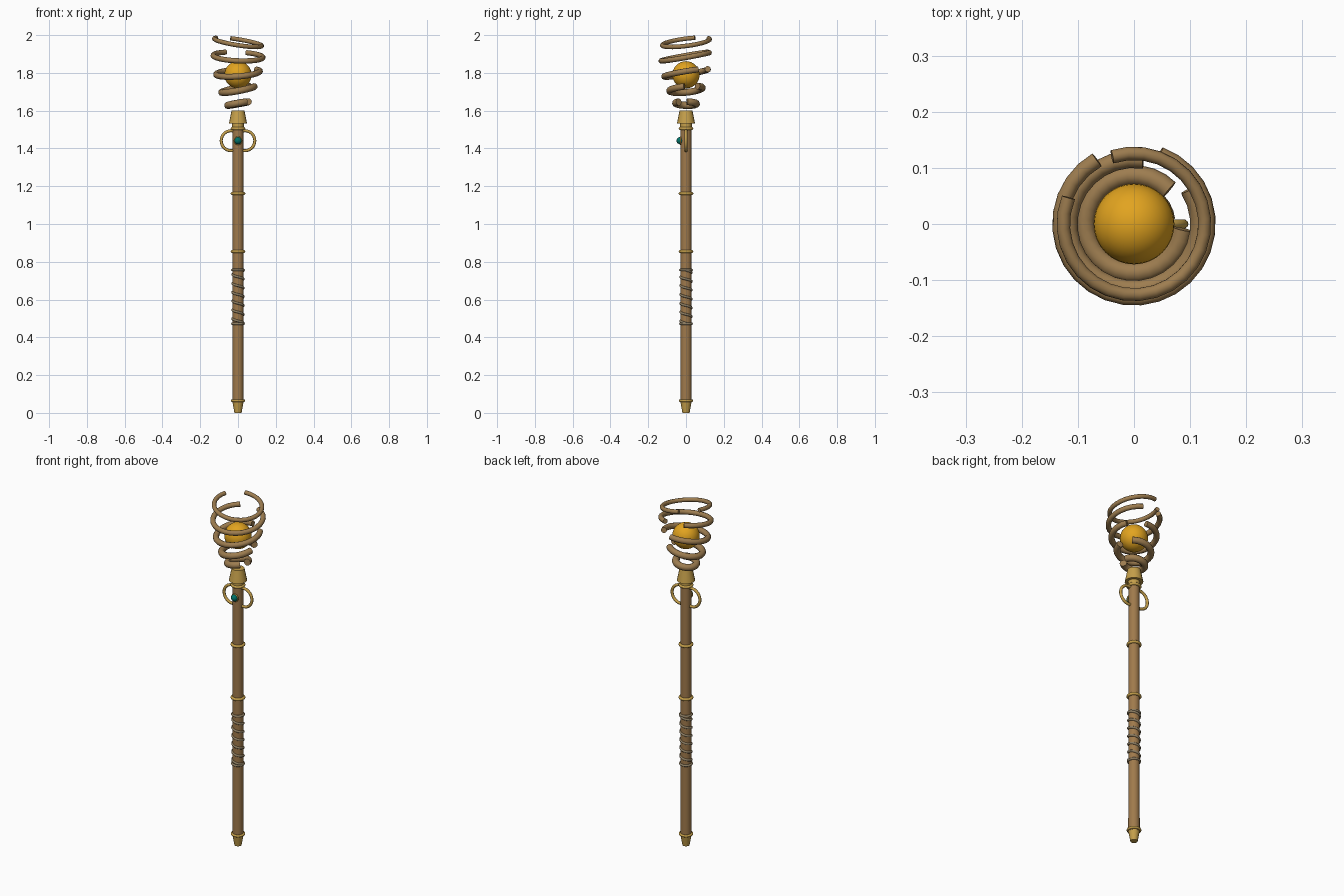
import bpy, math
from math import cos, sin, radians, pi

if "Cube" in bpy.data.objects:
    bpy.data.objects.remove(bpy.data.objects["Cube"])


def mat(name, col):
    m = bpy.data.materials.new(name)
    m.diffuse_color = (*col, 1)
    m.use_nodes = True
    m.node_tree.nodes["Principled BSDF"].inputs["Base Color"].default_value = m.diffuse_color
    return m


WOOD = mat("shaft wood", (0.35, 0.195, 0.072))
VINE = mat("vine wood", (0.34, 0.205, 0.08))
GOLD = mat("gold", (0.56, 0.35, 0.07))
AMBER = mat("amber", (0.76, 0.37, 0.014))
TEAL = mat("teal gem", (0.0, 0.17, 0.14))
WRAP = mat("leather wrap", (0.27, 0.21, 0.125))


def finish(name, m):
    o = bpy.context.object
    o.name = name
    o.data.materials.clear()
    o.data.materials.append(m)
    bpy.ops.object.shade_smooth_by_angle(angle=radians(60))
    return o


def cone(name, z0, z1, r0, r1, m, n=16):
    bpy.ops.mesh.primitive_cone_add(vertices=n, radius1=r0, radius2=r1, depth=z1 - z0,
                                    location=(0, 0, (z0 + z1) / 2))
    return finish(name, m)


def ring(name, loc, R, r, m, rot=(0, 0, 0)):
    bpy.ops.mesh.primitive_torus_add(major_segments=32, minor_segments=10, major_radius=R,
                                     minor_radius=r, location=loc, rotation=rot)
    return finish(name, m)


def ball(name, loc, r, m):
    bpy.ops.mesh.primitive_uv_sphere_add(segments=32, ring_count=16, radius=r, location=loc)
    return finish(name, m)


def tube(name, pts, r, m):
    cu = bpy.data.curves.new(name, 'CURVE')
    cu.dimensions = '3D'
    cu.bevel_depth = r
    cu.bevel_resolution = 3
    cu.use_fill_caps = True
    s = cu.splines.new('POLY')
    s.points.add(len(pts) - 1)
    for p, q in zip(s.points, pts):
        p.co = (*q, 1)
    o = bpy.data.objects.new(name, cu)
    bpy.context.collection.objects.link(o)
    bpy.ops.object.select_all(action='DESELECT')
    o.select_set(True)
    bpy.context.view_layer.objects.active = o
    bpy.ops.object.convert(target='MESH')
    return finish(name, m)


# Shaft, foot and head collar
cone("shaft", 0.055, 1.54, 0.0295, 0.0285, WOOD, 14)
cone("foot_ferrule", 0.0, 0.062, 0.019, 0.030, GOLD)
cone("neck", 1.505, 1.535, 0.031, 0.031, GOLD)
cone("head_collar", 1.532, 1.602, 0.048, 0.034, GOLD)

# Gold bands
for i, z in enumerate((0.065, 0.855, 1.162, 1.505)):
    ring(f"band_{i + 1}", (0, 0, z), 0.031, 0.008 if i else 0.007, GOLD)

# Leather grip: end rings and spiral cord
for i, z in enumerate((0.472, 0.757)):
    ring(f"grip_end_{i + 1}", (0, 0, z), 0.030, 0.0065, WRAP)
N, TURNS = 120, 6
tube("grip_cord", [(0.029 * cos(-2 * pi * TURNS * k / N), 0.029 * sin(-2 * pi * TURNS * k / N),
                    0.475 + 0.28 * k / N) for k in range(N + 1)], 0.0065, WRAP)

# Side loops, gem and its bezel
for side, x in (("left", -1), ("right", 1)):
    ring(f"{side}_loop", (x * 0.036, 0, 1.441), 0.053, 0.008, GOLD, (pi / 2, 0, 0))
ball("gem", (0, -0.031, 1.441), 0.019, TEAL)
ring("gem_bezel", (0, -0.029, 1.441), 0.019, 0.004, GOLD, (pi / 2, 0, 0))

# Orb in the head
ball("orb", (0, 0, 1.79), 0.072, AMBER)

# Tilted open vine hoops: height, radius, thickness, tilt; gap turns 38 degrees per hoop
hoops = ((1.638, 0.055, 0.019, 0.010), (1.713, 0.087, 0.018, 0.018), (1.800, 0.116, 0.016, 0.021),
         (1.887, 0.132, 0.014, 0.024), (1.962, 0.126, 0.012, 0.025))
for i, (z, R, r, amp) in enumerate(hoops):
    gap = -19 + 38 * i
    pts = []
    for k in range(25):
        a = radians(gap + 25 + 310 * k / 24)
        pts.append((R * cos(a), R * sin(a), z + amp * cos(a - radians(gap + 8))))
    tube(f"vine_hoop_{i + 1}", pts, r, VINE)
